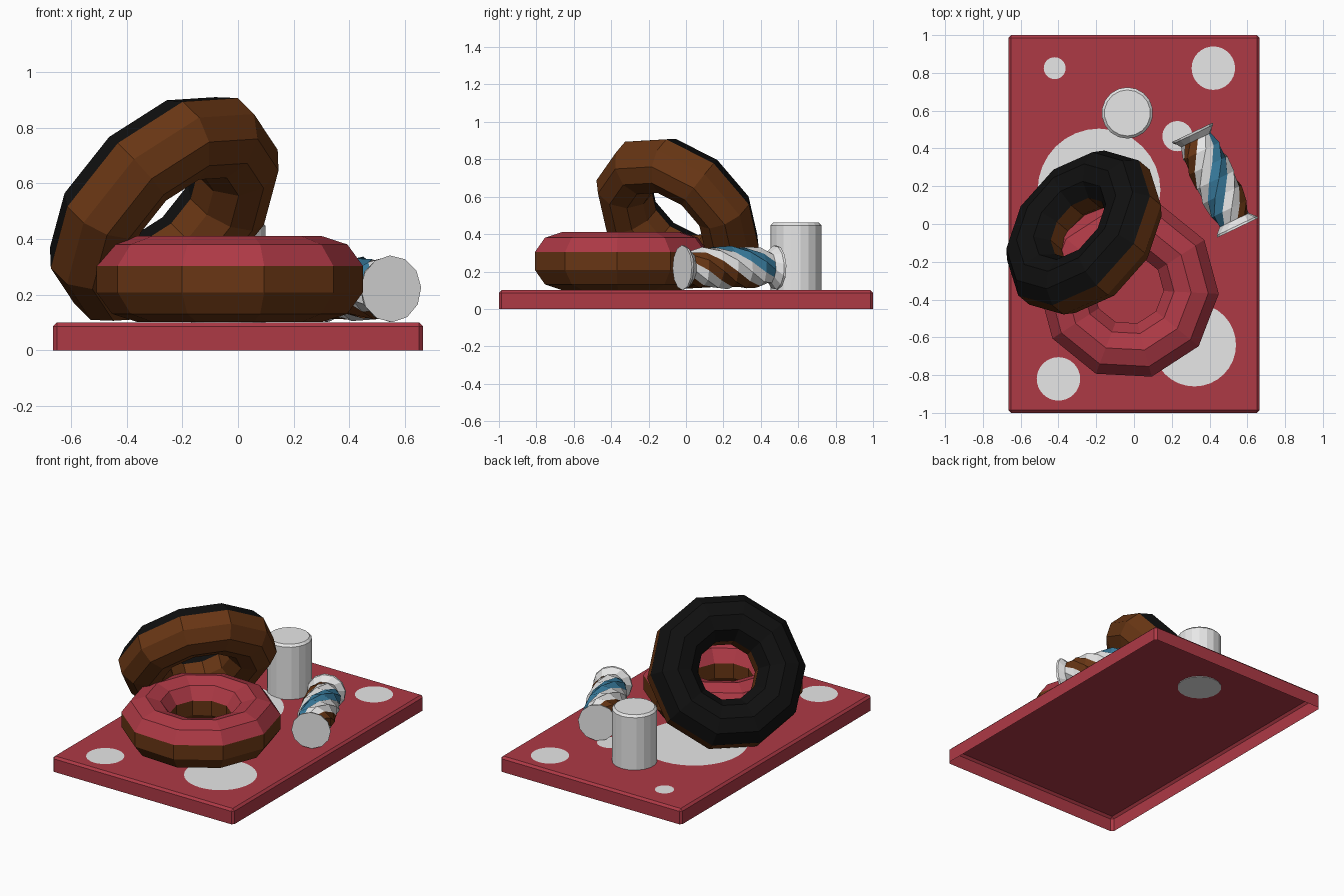
import bpy, bmesh
from math import sin, cos, pi, radians, tau
from mathutils import Matrix, Vector

cube = bpy.data.objects.get("Cube")
if cube:
    bpy.data.objects.remove(cube, do_unlink=True)


def material(name, r, g, b):
    m = bpy.data.materials.new(name)
    m.use_nodes = True
    m.diffuse_color = (r, g, b, 1)
    bsdf = next(n for n in m.node_tree.nodes if n.type == 'BSDF_PRINCIPLED')
    bsdf.inputs["Base Color"].default_value = (r, g, b, 1)
    bsdf.inputs["Roughness"].default_value = 0.8
    return m


RED = material("berry red", 0.42, 0.041, 0.06)
WHITE = material("sugar white", 0.8, 0.8, 0.8)
BROWN = material("dough brown", 0.14, 0.037, 0.007)
BLACK = material("dark icing", 0.005, 0.005, 0.005)
BLUE = material("candy blue", 0.04, 0.2, 0.34)


def finish(name, bm, mats, matrix=None):
    me = bpy.data.meshes.new(name)
    bm.to_mesh(me)
    bm.free()
    for m in mats:
        me.materials.append(m)
    ob = bpy.data.objects.new(name, me)
    if matrix:
        ob.matrix_world = matrix
    bpy.context.collection.objects.link(ob)
    return ob


def frame(x_axis, y_axis, z_axis, origin):
    m = Matrix((x_axis, y_axis, z_axis)).transposed().to_4x4()
    m.translation = origin
    return m


# Tray: shallow box, open underneath, bevelled on top and at the corners
bm = bmesh.new()
bmesh.ops.create_cube(bm, size=1, matrix=Matrix.Translation((0, 0, 0.05))
                      @ Matrix.Diagonal((1.33, 2, 0.1, 1)))
floor = [f for f in bm.faces if f.normal.z < -0.5]
bmesh.ops.delete(bm, geom=floor, context='FACES_ONLY')
edges = [e for e in bm.edges if max(v.co.z for v in e.verts) > 0.05]
bmesh.ops.bevel(bm, geom=edges, offset=0.014, segments=1, affect='EDGES')
finish("tray", bm, [RED])

# Sugar spots lying on the tray: x, y, radius
spots = [(-0.42, 0.825, 0.058), (0.42, 0.825, 0.115), (0.23, 0.465, 0.08),
         (-0.185, 0.18, 0.325), (-0.4, -0.82, 0.115), (0.32, -0.64, 0.22)]
for x, y, r in spots:
    bm = bmesh.new()
    bmesh.ops.create_circle(bm, cap_ends=True, segments=32, radius=r,
                            matrix=Matrix.Translation((x, y, 0.103)))
    finish("sugar_spot", bm, [WHITE])

# Marshmallow cylinder
bm = bmesh.new()
bmesh.ops.create_cone(bm, cap_ends=True, segments=18, radius1=0.136, radius2=0.136,
                      depth=0.365, matrix=Matrix.Translation((-0.035, 0.588, 0.2785)))
rim = [e for e in bm.edges if all(v.co.z > 0.4 for v in e.verts)]
bmesh.ops.bevel(bm, geom=rim, offset=0.014, segments=1, affect='EDGES')
finish("marshmallow", bm, [WHITE])


def donut(name, icing, matrix, ring=0.333, tube=0.154, n=10, phase=0.0):
    bm = bmesh.new()
    loops = []
    for i in range(n):
        a = phase + tau * i / n
        loop = []
        for j in range(n):
            t = tau * (j + 0.5) / n
            d = ring + tube * cos(t)
            loop.append(bm.verts.new((d * cos(a), d * sin(a), tube * sin(t))))
        loops.append(loop)
    for i in range(n):
        p, q = loops[i], loops[(i + 1) % n]
        for j in range(n):
            k = (j + 1) % n
            f = bm.faces.new((p[j], q[j], q[k], p[k]))
            # icing covers everything above the side band
            f.material_index = int(f.calc_center_median().z > tube * 0.4)
    return finish(name, bm, [BROWN, icing], matrix)


donut("red_iced_donut", RED, Matrix.Translation((-0.03, -0.345, 0.256)),
      phase=radians(-3))

# Leaning donut, iced side turned up, back and to its right
normal = Vector((-0.61, 0.51, 0.6)).normalized()
side = Vector((-1, -1, 0))
side = (side - normal * side.dot(normal)).normalized()
donut("dark_iced_donut", BLACK,
      frame(side, normal.cross(side), normal, (-0.265, -0.045, 0.508)))

# Twisted candy: fluted striped roll with flared white ends
LENGTH, TWIST, SIDES = 0.56, radians(370), 12
stations = [(0, 0.12), (0.012, 0.118), (0.045, 0.088), (0.11, 0.111), (0.195, 0.116),
            (0.28, 0.118)]
stations += [(LENGTH - s, r) for s, r in reversed(stations[:-1])]
bm = bmesh.new()
rings = []
for s, r in stations:
    ring = []
    for j in range(SIDES):
        a = TWIST * (s - 0.25) + tau * j / SIDES
        groove = 0.93 if j % 2 and 0.04 < s < LENGTH - 0.04 else 1
        ring.append(bm.verts.new((r * groove * sin(a), s, r * groove * cos(a))))
    rings.append(ring)
# two faces per stripe, centred on even columns
stripes = [2, 0, 1, 0, 1, 0]
for i in range(len(rings) - 1):
    for j in range(SIDES):
        k = (j + 1) % SIDES
        f = bm.faces.new((rings[i][j], rings[i][k], rings[i + 1][k], rings[i + 1][j]))
        on_body = 2 <= i < len(rings) - 3
        f.material_index = stripes[(j + 1) % SIDES // 2] if on_body else 0
bm.faces.new(rings[0])
bm.faces.new(rings[-1])
bmesh.ops.recalc_face_normals(bm, faces=bm.faces)
axis = Vector((-0.43, 0.9, 0)).normalized()
up = Vector((0, 0, 1))
finish("twisted_candy", bm, [WHITE, BROWN, BLUE],
       frame(axis.cross(up), axis, up, (0.55, -0.02, 0.221)))
